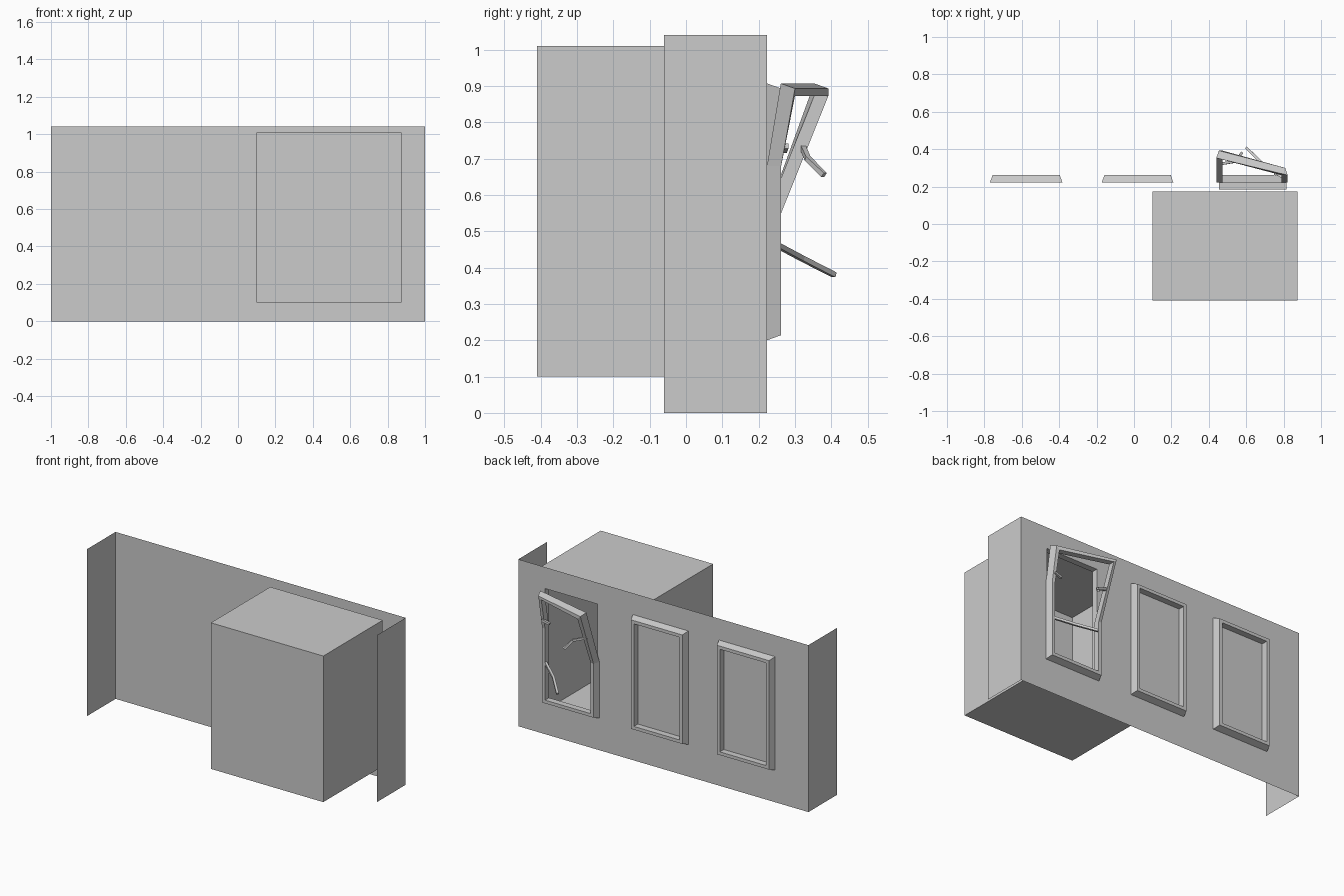
import bpy
import bmesh
from mathutils import Vector

if "Cube" in bpy.data.objects:
    bpy.data.objects.remove(bpy.data.objects["Cube"])

# One plain grey for everything
grey = bpy.data.materials.new("plain_grey")
grey.use_nodes = True
grey.diffuse_color = (0.6, 0.6, 0.6, 1)
grey.node_tree.nodes["Principled BSDF"].inputs["Base Color"].default_value = (0.6, 0.6, 0.6, 1)

WALL_Y, LIP_Y = 0.223, 0.262
SILL, HEAD = 0.2, 0.907


def finish(name, bm):
    bmesh.ops.remove_doubles(bm, verts=bm.verts, dist=0.0001)
    bmesh.ops.recalc_face_normals(bm, faces=bm.faces)
    mesh = bpy.data.meshes.new(name)
    bm.to_mesh(mesh)
    bm.free()
    mesh.materials.append(grey)
    obj = bpy.data.objects.new(name, mesh)
    bpy.context.collection.objects.link(obj)
    return obj


def add_face(bm, points):
    bm.faces.new([bm.verts.new(p) for p in points])


def skin(bm, rings, closed):
    """Join matching rings of points with quads."""
    rows = [[bm.verts.new(p) for p in ring] for ring in rings]
    n = len(rows[0])
    for i in range(len(rows) if closed else len(rows) - 1):
        a, b = rows[i], rows[(i + 1) % len(rows)]
        for j in range(n):
            k = (j + 1) % n
            bm.faces.new((a[j], a[k], b[k], b[j]))
    if not closed:
        bm.faces.new(rows[0])
        bm.faces.new(rows[-1])


def rectangle(x0, x1, z0, z1, y):
    return [(x0, y, z0), (x1, y, z0), (x1, y, z1), (x0, y, z1)]


# Wall sheet with one open window, and its two returns
bm = bmesh.new()
xs, zs = [-1, 0.455, 0.815, 1], [0, SILL, HEAD, 1.04]
for i in range(3):
    for j in range(3):
        if (i, j) != (1, 1):
            add_face(bm, rectangle(xs[i], xs[i + 1], zs[j], zs[j + 1], WALL_Y))
for x in (-1, 1):
    add_face(bm, [(x, WALL_Y, 0), (x, WALL_Y, 1.04), (x, -0.06, 1.04), (x, -0.06, 0)])
finish("wall", bm)

# Lining of the open window
bm = bmesh.new()
front, back = (rectangle(0.455, 0.815, SILL, HEAD, y) for y in (0.185, WALL_Y))
for i in range(4):
    k = (i + 1) % 4
    add_face(bm, [front[i], front[k], back[k], back[i]])
finish("window_lining", bm)

# Room box, open towards the window
bm = bmesh.new()
front, back = (rectangle(0.1, 0.875, 0.1, 1.01, y) for y in (-0.41, 0.175))
add_face(bm, front)
for i in range(4):
    k = (i + 1) % 4
    add_face(bm, [front[i], front[k], back[k], back[i]])
finish("room_box", bm)


def window_frame(name, x0, x1, bends=(0.6, 0.6), push=(0, 0)):
    """Tapered frame; above each bend a side bar leans out by its push."""
    # Each profile point is an inset from the outline and a depth
    profile = [(0, WALL_Y), (0.014, LIP_Y), (0.034, LIP_Y), (0.034, WALL_Y)]
    rings = []
    for x, sx, z, sz, out in (
            (x0, 1, SILL, 1, 0), (x1, -1, SILL, 1, 0),
            (x1, -1, bends[1], 0, 0), (x1, -1, HEAD, -1, push[1]),
            (x0, 1, HEAD, -1, push[0]), (x0, 1, bends[0], 0, 0)):
        rings.append([(x + sx * d, y + out, z + sz * d) for d, y in profile])
    bm = bmesh.new()
    skin(bm, rings, True)
    finish(name, bm)


window_frame("window_frame_right", -0.77, -0.383)
window_frame("window_frame_middle", -0.172, 0.21)
window_frame("broken_window_frame", 0.44, 0.822, (0.55, 0.68), (0.13, 0.038))


def broken_bar(name, points, r=0.007):
    """Square bar along a bent path."""
    pts = [Vector(p) for p in points]
    rings = []
    for i, p in enumerate(pts):
        t = (pts[min(i + 1, len(pts) - 1)] - pts[max(i - 1, 0)]).normalized()
        side = t.cross(Vector((0, 0, 1))).normalized() * r
        up = side.cross(t).normalized() * r
        rings.append([p + side + up, p - side + up, p - side - up, p + side - up])
    bm = bmesh.new()
    skin(bm, rings, False)
    finish(name, bm)


# Snapped glazing bars
broken_bar("lower_glazing_bar", [(0.8, 0.245, 0.465), (0.69, 0.32, 0.425), (0.6, 0.408, 0.38)])
broken_bar("upper_glazing_bar", [(0.455, 0.32, 0.735), (0.545, 0.335, 0.7), (0.576, 0.38, 0.655)])
broken_bar("glazing_bar_stub", [(0.8, 0.275, 0.735), (0.75, 0.27, 0.722)])
